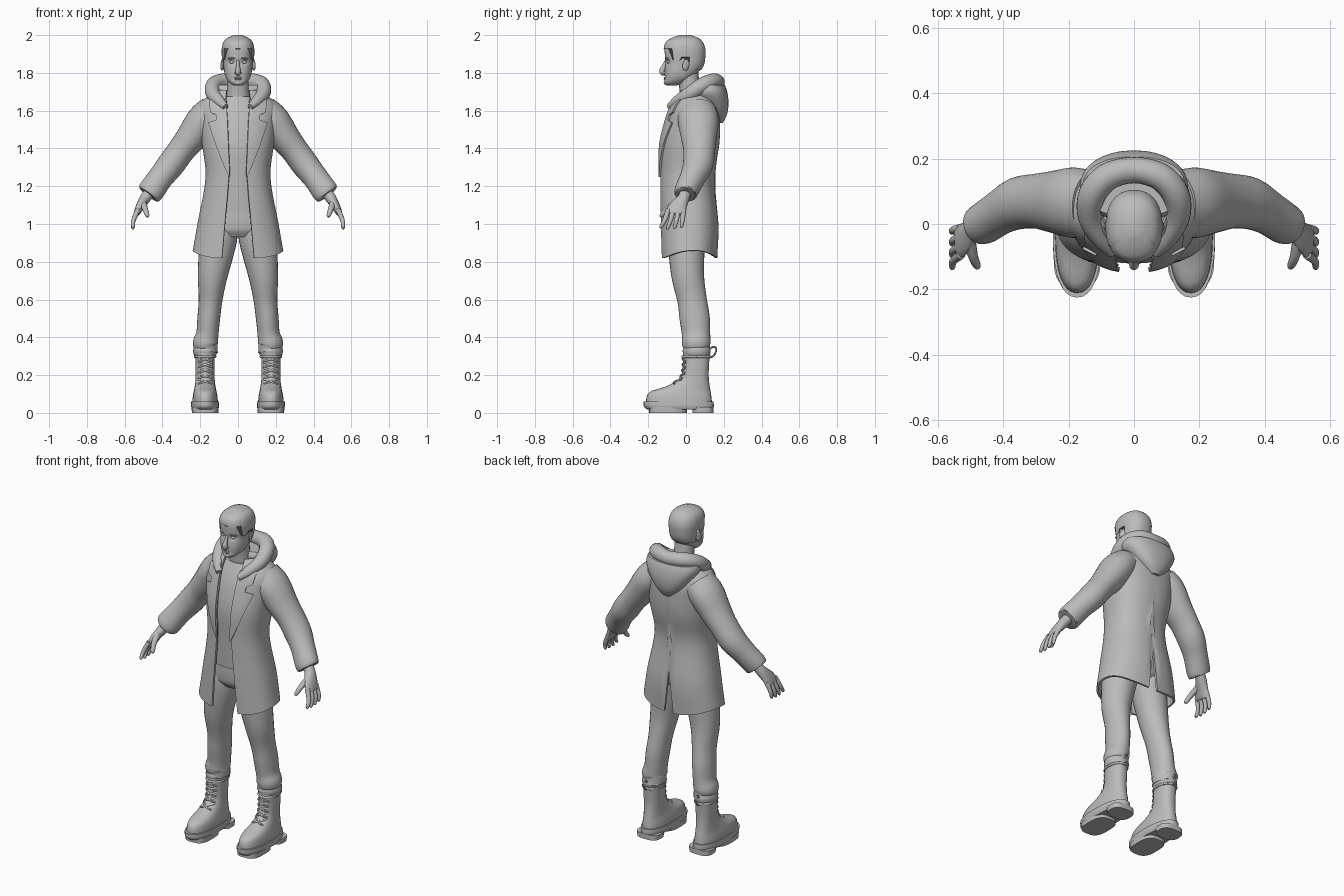
import bpy, bmesh, math
from mathutils import Vector, Matrix, Euler

if "Cube" in bpy.data.objects:
    bpy.data.objects.remove(bpy.data.objects["Cube"])

grey = bpy.data.materials.new("plain grey")
grey.use_nodes = True
grey.diffuse_color = (0.5, 0.5, 0.5, 1)
grey.node_tree.nodes["Principled BSDF"].inputs["Base Color"].default_value = (0.5, 0.5, 0.5, 1)
parts = []


def finish(name, bm, mirror=False, thick=0):
    mesh = bpy.data.meshes.new(name)
    bm.to_mesh(mesh)
    bm.free()
    mesh.materials.append(grey)
    obj = bpy.data.objects.new(name, mesh)
    bpy.context.collection.objects.link(obj)
    if thick:
        solid = obj.modifiers.new("thickness", "SOLIDIFY")
        solid.thickness, solid.offset = thick, -1
    if mirror:
        obj.modifiers.new("mirror", "MIRROR").use_mirror_merge = False
    parts.append(obj)
    return obj


def skin(name, rows, closed=True, cap=True, **options):
    """Join rows of points with quads."""
    bm = bmesh.new()
    grid = [[bm.verts.new(p) for p in row] for row in rows]
    count = len(rows[0])
    for low, high in zip(grid, grid[1:]):
        for j in range(count if closed else count - 1):
            n = (j + 1) % count
            bm.faces.new((low[j], low[n], high[n], high[j]))
    if cap and closed:
        bm.faces.new(grid[0][::-1])
        bm.faces.new(grid[-1])
    return finish(name, bm, **options)


def section(rings, z):
    """Smoothly interpolate ring values keyed by their first entry."""
    last = len(rings) - 1
    k = max(i for i in range(last) if i == 0 or rings[i][0] <= z)
    h = rings[k + 1][0] - rings[k][0]
    t = min(max((z - rings[k][0]) / h, 0), 1)

    def slope(i):
        a, b = rings[max(i - 1, 0)], rings[min(i + 1, last)]
        return [(v - u) / (b[0] - a[0]) for u, v in zip(a, b)]
    s = 1 - t
    return [(1 + 2 * t) * s * s * p + t * s * s * h * m + t * t * (3 - 2 * t) * q - t * t * s * h * n
            for p, q, m, n in zip(rings[k], rings[k + 1], slope(k), slope(k + 1))]


def power(v, e):
    return math.copysign(abs(v) ** e, v)


def wrap(name, rings, low, high, cols=32, rows=16, n=2.3, grow=0, x=0, **options):
    """Stack of oval sections (z, half width, front y, back y, opening)."""
    opened = len(rings[0]) > 4
    low_at = low if callable(low) else lambda f: low
    table = []
    for k in range(rows + 1):
        row = []
        for j in range(cols + 1 if opened else cols):
            f = j / cols
            z = low_at(f) + (high - low_at(f)) * k / rows
            ring = section(rings, z)
            half, front, back = ring[1:4]
            start = math.asin((ring[4] / half) ** (n / 2)) if opened else 0
            a = start + (math.tau - 2 * start) * f
            row.append((x + (half + grow) * power(math.sin(a), 2 / n),
                        (front + back) / 2 - ((back - front) / 2 + grow) * power(math.cos(a), 2 / n), z))
        table.append(row)
    return skin(name, table, closed=not opened, **options)


def front_y(rings, x, z, n=2.3):
    half, front, back = section(rings, z)[1:4]
    depth = max(1 - min(abs(x / half), 1) ** n, 0) ** (1 / n)
    return (front + back) / 2 - (back - front) / 2 * depth


def tube(name, path, ref=(0, 1, 0), sides=20, steps=4, **options):
    """Smooth tube through (x, y, z, radius, depth radius)."""
    keyed = [(i, *p) for i, p in enumerate(path)]
    samples = [section(keyed, i / steps)[1:] for i in range((len(path) - 1) * steps + 1)]
    centres = [Vector(s[:3]) for s in samples]
    rows = []
    for i, s in enumerate(samples):
        along = (centres[min(i + 1, len(samples) - 1)] - centres[max(i - 1, 0)]).normalized()
        side = Vector(ref).cross(along).normalized()
        up = along.cross(side)
        rows.append([centres[i] + side * s[3] * math.cos(a) + up * s[-1] * math.sin(a)
                     for a in (math.tau * j / sides for j in range(sides))])
    return skin(name, rows, **options)


def blob(name, loc, size, rot=(0, 0, 0), mirror=True):
    bm = bmesh.new()
    matrix = Matrix.LocRotScale(Vector(loc), Euler(rot), Vector(size))
    bmesh.ops.create_uvsphere(bm, u_segments=20, v_segments=12, radius=1, matrix=matrix)
    return finish(name, bm, mirror)


# Head with eye sockets pressed in
skull = [(1.733, .022, -.1, -.05), (1.745, .042, -.114, -.01), (1.77, .062, -.112, .03),
         (1.8, .072, -.113, .062), (1.84, .077, -.11, .088), (1.89, .08, -.112, .097),
         (1.93, .08, -.112, .096), (1.965, .07, -.1, .082), (1.985, .05, -.07, .06), (2, .015, -.03, .02)]
head = wrap("head", skull, 1.733, 1.985, cols=64, rows=40)
for v in head.data.vertices:
    if v.co.y < -.03:
        away = ((abs(v.co.x) - .034) / .02) ** 2 + ((v.co.z - 1.857) / .014) ** 2
        v.co.y += .012 * math.exp(-away)

# Hair cap with a hairline that drops to sideburns and nape
def hairline(f):
    c = math.cos(math.tau * f)
    return 1.93 if c > .55 else 1.865 if c > .1 else 1.885 if c > -.25 else 1.815
wrap("hair", skull, hairline, 2, cols=64, rows=20, grow=.006, cap=True)

# Face details
tube("nose", [(0, -.1, 1.868, .007, .01), (0, -.114, 1.84, .009, .012), (0, -.126, 1.812, .014, .015),
              (0, -.122, 1.798, .014, .013), (0, -.112, 1.79, .006, .006)])
blob("eyes", (.033, -.093, 1.857), (.014, .009, .008))
blob("brows", (.034, -.1, 1.877), (.023, .009, .005), (0, .1, .3))
blob("nostrils", (.011, -.115, 1.8), (.007, .011, .007))
blob("upper_lip", (0, -.11, 1.774), (.022, .009, .004), mirror=False)
blob("lower_lip", (0, -.109, 1.766), (.018, .009, .005), mirror=False)
blob("chin", (0, -.103, 1.747), (.024, .015, .012), mirror=False)
blob("ears", (.083, 0, 1.842), (.008, .019, .031), (-.2, 0, .35))
tube("neck", [(0, .03, 1.62, .075, .06), (0, .022, 1.7, .058, .055), (0, .01, 1.8, .056, .055)])

# Shirt
wrap("shirt", [(1.04, .165, -.105, .11), (1.25, .15, -.115, .11), (1.42, .165, -.12, .13),
               (1.55, .165, -.092, .13), (1.63, .12, -.06, .1), (1.675, .068, -.035, .075)],
     lambda f: 1.055 + .012 * math.cos(math.tau * f), 1.675)

# Coat, open at the front with a slit in the back
coat = [(.8, .25, -.133, .165, .087), (1, .215, -.138, .172, .07), (1.25, .172, -.138, .147, .05),
        (1.42, .19, -.135, .176, .055), (1.55, .205, -.105, .18, .06), (1.62, .21, -.08, .172, .064),
        (1.67, .17, -.055, .15, .065), (1.71, .1, -.035, .11, .06)]
wrap("coat", coat, lambda f: 1.07 if f == .5 else .84 - .02 * math.cos(2 * math.tau * f),
     1.71, cols=64, rows=36, thick=.012)

# Lapels with a notch below the collar
def lapel_width(z):
    if z < 1.545:
        return .105 * ((z - 1.25) / .295) ** .8
    return .06 if z < 1.585 else .09
lapel = []
for k in range(31):
    z = 1.25 + .41 * k / 30
    start = section(coat, z)[4] - .004
    xs = [start + lapel_width(z) * j / 8 for j in range(9)]
    lapel.append([(x, front_y(coat, x, z) - .011, z) for x in xs])
skin("lapels", lapel, closed=False, mirror=True, thick=.014)

# Sleeves
tube("sleeves", [(.13, .06, 1.6, .085, .1), (.185, .065, 1.545, .09, .108), (.245, .068, 1.46, .082, .095),
                 (.3, .07, 1.39, .073, .084), (.355, .063, 1.315, .073, .08), (.41, .035, 1.245, .067, .068),
                 (.462, 0, 1.172, .069, .062), (.474, -.005, 1.156, .06, .054)], sides=32, mirror=True)

# Hood: hanging pouch and rolled rim
wrap("hood_pouch", [(1.535, .025, .15, .195), (1.58, .08, .11, .217), (1.64, .13, .06, .225),
                    (1.7, .165, .01, .218), (1.75, .15, .03, .2)], 1.535, 1.735, cols=40)
rim = [(.065, -.09, 1.62, .016), (.1, -.045, 1.65, .03), (.133, .02, 1.69, .038),
       (.128, .09, 1.735, .042), (.08, .145, 1.755, .042)]
tube("hood_rim", rim + [(0, .165, 1.752, .04)] + [(-p[0], *p[1:]) for p in rim[::-1]], ref=(0, 0, 1))

# Hands
tube("palms", [(.463, 0, 1.175, .03, .03), (.492, -.014, 1.135, .029, .032), (.517, -.04, 1.095, .023, .046),
               (.534, -.054, 1.06, .017, .053), (.538, -.056, 1.05, .01, .046)], mirror=True)
for i, finger in enumerate(("index", "middle", "ring", "little")):
    tip = .97 + .006 * abs(i - 1.4)
    base_y, tip_y = -.094 + .027 * i, -.132 + .036 * i
    tube(finger + "_fingers", [(.53, base_y, 1.075, .014), (.553, (base_y + tip_y) / 2, 1.02, .012),
                               (.556, tip_y, tip + .008, .009), (.555, tip_y, tip, .004)],
         sides=12, mirror=True)
tube("thumbs", [(.505, -.045, 1.115, .02), (.492, -.1, 1.08, .015), (.481, -.127, 1.048, .012),
                (.478, -.135, 1.037, .005)], sides=12, mirror=True)

# Trousers bunched above the boots
wrap("trouser_seat", [(.93, .12, -.07, .08), (.97, .175, -.095, .11), (1.1, .16, -.1, .11)], .93, 1.1)
tube("trouser_legs", [(.09, .01, 1, .085, .1), (.1, .005, .94, .098, .1), (.115, .003, .85, .093, .095),
                      (.135, .01, .72, .078, .086), (.145, .032, .6, .063, .078), (.155, .046, .5, .06, .08),
                      (.162, .053, .42, .059, .075), (.172, .054, .37, .067, .076), (.168, .056, .345, .06, .07),
                      (.172, .056, .325, .066, .074), (.168, .055, .295, .052, .066)], sides=28, mirror=True)

# Boots: upper, sole and tread blocks
foot_x = .174
boot = [(.05, .068, -.212, .138), (.09, .065, -.207, .134), (.115, .06, -.185, .13), (.135, .056, -.12, .126),
        (.17, .051, -.05, .122), (.21, .05, -.022, .12), (.32, .051, -.015, .126)]
wrap("boots", boot, .05, .32, rows=28, x=foot_x, mirror=True)
wrap("soles", [(.018, .068, -.205, .14), (.032, .074, -.222, .147), (.06, .074, -.225, .146)],
     .018, .06, rows=6, x=foot_x, mirror=True)
for name, front, back in (("front_treads", -.195, .005), ("heel_blocks", .035, .146)):
    wrap(name, [(0, .07, front, back), (.03, .072, front, back)], 0, .03, rows=2, n=3, x=foot_x, mirror=True)

# Crossed laces, straps over the instep and pull loops
for k in range(5):
    for lean in (-1, 1):
        points = []
        for step in (-1, -.5, 0, .5, 1):
            dx, z = .036 * step, .165 + .03 * k + .012 * step * lean
            points.append((foot_x + dx, front_y(boot, dx, z) - .002, z, .005))
        tube("laces", points, ref=(0, 0, 1), sides=8, steps=2, mirror=True)
tube("boot_cuffs", [(foot_x + .053 * math.cos(a), .055 + .073 * math.sin(a), .298, .007)
                    for a in (math.tau * j / 16 for j in range(17))], ref=(0, 0, 1), sides=8, mirror=True)
tube("pull_loops", [(foot_x, .138 + .02 * math.cos(a) + .01 * math.sin(a), .322 + .028 * math.sin(a), .005)
                    for a in (math.tau * j / 12 for j in range(13))], ref=(1, 0, 0), sides=8, mirror=True)

# Apply modifiers and shade smooth, keeping hard edges
bpy.ops.object.select_all(action="DESELECT")
for obj in parts:
    obj.select_set(True)
bpy.context.view_layer.objects.active = parts[0]
bpy.ops.object.convert(target="MESH")
bpy.ops.object.shade_smooth_by_angle(angle=math.radians(45))
